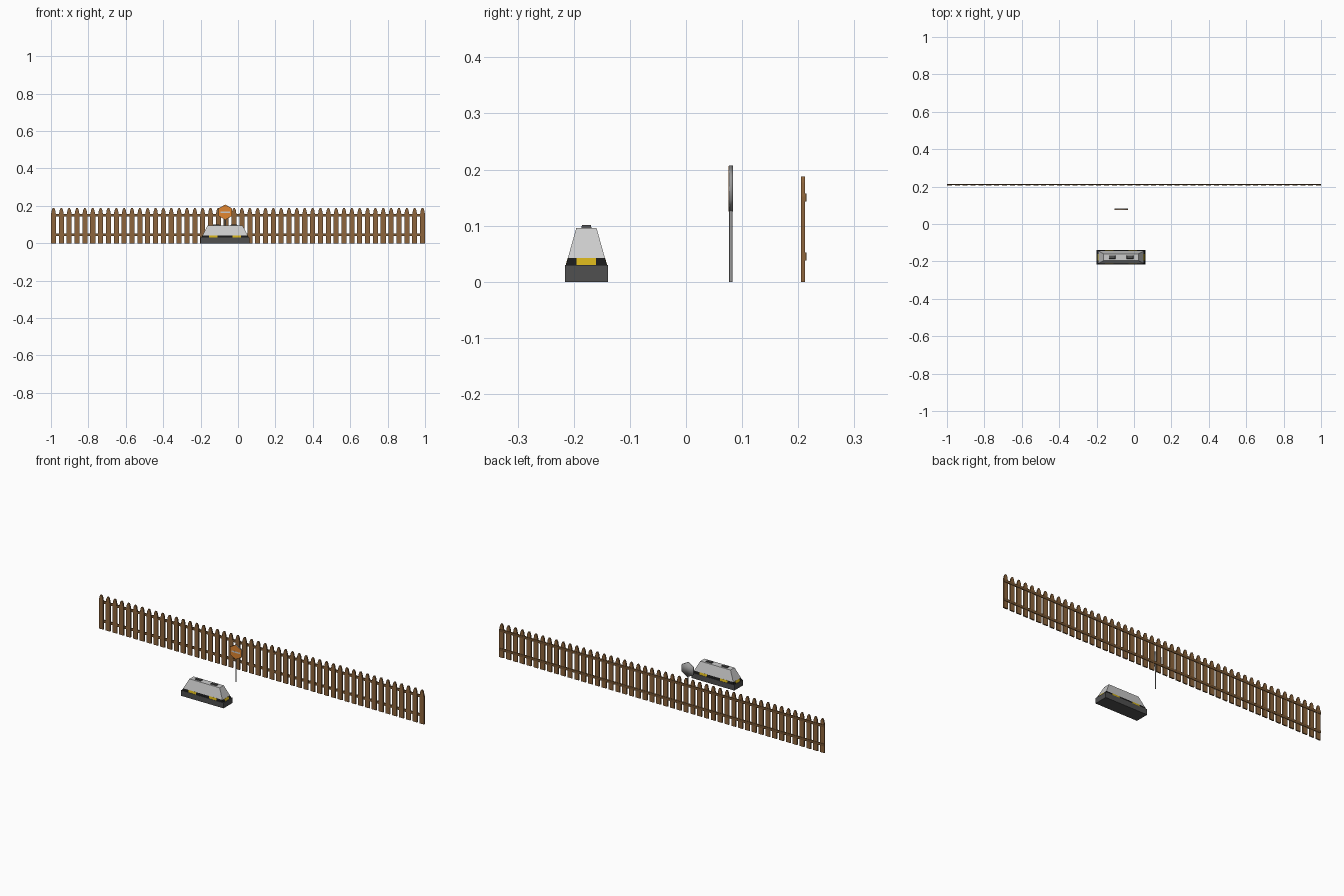
import bpy, bmesh, math

if "Cube" in bpy.data.objects:
    bpy.data.objects.remove(bpy.data.objects["Cube"])

def mat(name, c):
    m = bpy.data.materials.new(name)
    m.diffuse_color = (*c, 1)
    m.use_nodes = True
    m.node_tree.nodes["Principled BSDF"].inputs["Base Color"].default_value = m.diffuse_color
    return m

WOOD = mat("wood", (0.27, 0.13, 0.045))
DARK_WOOD = mat("dark_wood", (0.17, 0.085, 0.03))
RUBBER = mat("dark_grey", (0.08, 0.08, 0.08))
BLACK = mat("black", (0.01, 0.01, 0.01))
YELLOW = mat("yellow", (0.62, 0.42, 0.01))
ORANGE = mat("orange", (0.75, 0.24, 0.03))
GREY = mat("grey", (0.33, 0.33, 0.33))

def build(name, verts, faces, m=None):
    me = bpy.data.meshes.new(name)
    me.from_pydata(verts, [], faces)
    bm = bmesh.new()
    bm.from_mesh(me)
    bmesh.ops.recalc_face_normals(bm, faces=bm.faces)
    bm.to_mesh(me)
    bm.free()
    ob = bpy.data.objects.new(name, me)
    bpy.context.collection.objects.link(ob)
    if m:
        me.materials.append(m)
    return ob

def frustum(name, cx, cy, lo, hi, m=None):
    """Box or tapered box; lo and hi are (half x, half y, z)."""
    v = [(cx + sx * hx, cy + sy * hy, z) for hx, hy, z in (lo, hi)
         for sx, sy in ((-1, -1), (1, -1), (1, 1), (-1, 1))]
    f = [(0, 1, 2, 3), (4, 5, 6, 7)] + [(i, (i + 1) % 4, 4 + (i + 1) % 4, 4 + i) for i in range(4)]
    return build(name, v, f, m)

def plate(name, profile, y0, y1, m=None):
    """Extrude an x-z outline along y."""
    n = len(profile)
    v = [(x, y, z) for y in (y0, y1) for x, z in profile]
    f = [tuple(range(n)), tuple(range(n, 2 * n))]
    f += [(i, (i + 1) % n, n + (i + 1) % n, n + i) for i in range(n)]
    return build(name, v, f, m)

# Fence: arrayed pointed pickets and two rails
COUNT, PW = 48, 0.027
half = [(PW / 2, 0), (PW / 2, 0.152), (0.009, 0.177), (0.004, 0.188)]
outline = half + [(-x, z) for x, z in reversed(half)]
pickets = plate("fence_pickets", [(x - 1 + PW / 2, z) for x, z in outline], 0.205, 0.2125, WOOD)
arr = pickets.modifiers.new("repeat", 'ARRAY')
arr.count = COUNT
arr.use_relative_offset = False
arr.use_constant_offset = True
arr.constant_offset_displace = ((2 - PW) / (COUNT - 1), 0, 0)
for tag, z in (("lower", 0.045), ("upper", 0.15)):
    frustum(tag + "_fence_rail", 0, 0.2115, (0.999, 0.003, z - 0.007), (0.999, 0.003, z + 0.007), DARK_WOOD)

# Barrier block: base, tapered body, lifting lugs
BX, BY = -0.069, -0.1775
Z0, ZS, Z1 = 0.030, 0.042, 0.096

def size(z):
    t = (z - Z0) / (Z1 - Z0)
    return 0.127 - 0.034 * t, 0.0365 - 0.0185 * t

frustum("barrier_base", BX, BY, (0.131, 0.0385, 0), (0.131, 0.0385, Z0), RUBBER)
frustum("barrier_stripe_band", BX, BY, (*size(Z0), Z0), (*size(ZS), ZS), BLACK)
frustum("barrier_body", BX, BY, (*size(ZS), ZS), (*size(Z1), Z1))
for i, dx in enumerate((-0.048, 0.048)):
    frustum("barrier_lug_%d" % i, BX + dx, BY, (0.018, 0.009, Z1), (0.016, 0.008, 0.101), RUBBER)

# Yellow marks lying on the sloped black band
E = 0.0004
(ax, ay), (bx, by) = size(Z0), size(ZS)
for s, side in ((-1, "front"), (1, "back")):
    for i, dx in enumerate((-0.063, 0.063)):
        v = [(BX + dx + k * 0.023, BY + s * (h + E), z) for k, h, z in
             ((-1, ay, Z0), (1, ay, Z0), (1, by, ZS), (-1, by, ZS))]
        v += [(x, y - s * 0.001, z) for x, y, z in v]
        build("yellow_mark_%s_%d" % (side, i), v,
              [(0, 1, 2, 3), (4, 5, 6, 7)] + [(j, (j + 1) % 4, 4 + (j + 1) % 4, 4 + j) for j in range(4)], YELLOW)
    v = [(BX + s * (h + E), BY + k * 0.0175, z) for k, h, z in
         ((-1, ax, Z0), (1, ax, Z0), (1, bx, ZS), (-1, bx, ZS))]
    v += [(x - s * 0.001, y, z) for x, y, z in v]
    build("yellow_mark_%s_end" % ("left" if s < 0 else "right"), v,
          [(0, 1, 2, 3), (4, 5, 6, 7)] + [(j, (j + 1) % 4, 4 + (j + 1) % 4, 4 + j) for j in range(4)], YELLOW)

# Warning sign: post, hexagonal plate, orange face with a pale bar
SX, SY, SZ = -0.068, 0.08, 0.166

def hexagon(r):
    return [(SX + r * math.sin(i * math.pi / 3), SZ + r * math.cos(i * math.pi / 3)) for i in range(6)]

bpy.ops.mesh.primitive_cylinder_add(vertices=8, radius=0.0032, depth=0.14, location=(SX, SY, 0.07))
post = bpy.context.object
post.name = "sign_post"
post.data.materials.append(GREY)
bpy.ops.object.shade_smooth_by_angle(angle=math.radians(50))
back = plate("sign_plate", hexagon(0.041), SY - 0.0038, SY + 0.004, GREY)
back.data.shade_smooth()
plate("sign_face", hexagon(0.0405), SY - 0.0042, SY - 0.003, ORANGE)
frustum("sign_bar", SX, SY - 0.004, (0.026, 0.0005, SZ - 0.004), (0.026, 0.0005, SZ + 0.004))
